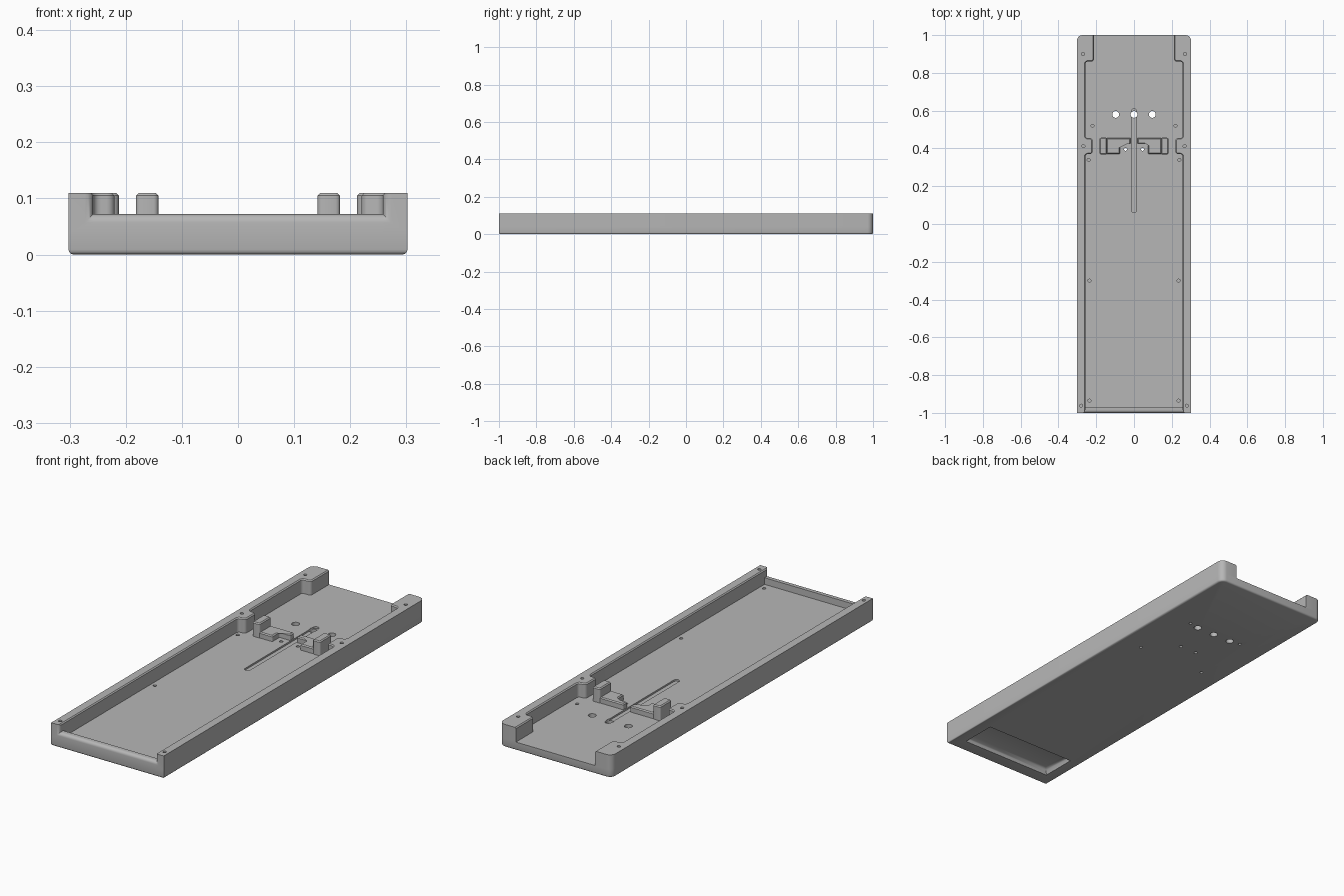
import bpy, bmesh, math
from mathutils import Matrix, Vector

if "Cube" in bpy.data.objects:
    bpy.data.objects.remove(bpy.data.objects["Cube"])

HALF_W, TOP, FLOOR, LIP = 0.302, 0.11, 0.04, 0.072

grey = bpy.data.materials.new("plain_grey")
grey.use_nodes = True
grey.diffuse_color = (0.47, 0.47, 0.47, 1)
grey.node_tree.nodes["Principled BSDF"].inputs["Base Color"].default_value = grey.diffuse_color


def finish(name, bm):
    bmesh.ops.recalc_face_normals(bm, faces=bm.faces)
    mesh = bpy.data.meshes.new(name)
    bm.to_mesh(mesh)
    bm.free()
    mesh.materials.append(grey)
    ob = bpy.data.objects.new(name, mesh)
    bpy.context.collection.objects.link(ob)
    return ob


def round_edges(bm, rule, radius, segments):
    """Bevel every edge whose two end points pass the rule."""
    edges = [e for e in bm.edges if rule(e.verts[0].co, e.verts[1].co)]
    bmesh.ops.bevel(bm, geom=edges, offset=radius, segments=segments,
                    profile=0.5, affect='EDGES')


def prism(points, z0, z1):
    bm = bmesh.new()
    face = bm.faces.new([bm.verts.new((x, y, z0)) for x, y in points])
    ext = bmesh.ops.extrude_face_region(bm, geom=[face])
    top = [v for v in ext["geom"] if isinstance(v, bmesh.types.BMVert)]
    bmesh.ops.translate(bm, verts=top, vec=(0, 0, z1 - z0))
    return bm


def box_points(x0, x1, y0, y1):
    return [(x0, y0), (x1, y0), (x1, y1), (x0, y1)]


def mirrored(points, side):
    return [(x * side, y) for x, y in points]


def upright(a, b):
    return abs(a.z - b.z) > 0.01


def loft(rings):
    bm = bmesh.new()
    loops = [[bm.verts.new(p) for p in ring] for ring in rings]
    for lo, hi in zip(loops, loops[1:]):
        for i in range(len(lo)):
            j = (i + 1) % len(lo)
            bm.faces.new((lo[i], lo[j], hi[j], hi[i]))
    bm.faces.new(loops[0])
    bm.faces.new(loops[-1])
    return bm


def drills(spots, radius, z0, z1):
    """Cylinders at mirrored positions."""
    bm = bmesh.new()
    for x, y in spots:
        for s in ((1, -1) if x else (1,)):
            bmesh.ops.create_cone(bm, cap_ends=True, segments=20, radius1=radius,
                                  radius2=radius, depth=z1 - z0,
                                  matrix=Matrix.Translation((x * s, y, (z0 + z1) / 2)))
    return bm


def cut(target, bm):
    """Subtract a temporary cutter from the target."""
    cutter = finish("cutter", bm)
    cutter.hide_render = True
    mod = target.modifiers.new("cut", 'BOOLEAN')
    mod.operation, mod.solver, mod.object = 'DIFFERENCE', 'EXACT', cutter
    bpy.context.view_layer.objects.active = target
    bpy.ops.object.modifier_apply(modifier=mod.name)
    bpy.data.objects.remove(cutter)


parts = []

# Floor slab with rounded back corners and softened underside
bm = prism(box_points(-HALF_W, HALF_W, -1, 1), 0, FLOOR)
round_edges(bm, lambda a, b: upright(a, b) and a.y > 0.9, 0.03, 5)
round_edges(bm, lambda a, b: a.z < 0.001 and b.z < 0.001, 0.009, 3)
floor = finish("floor", bm)
parts.append(floor)

# Through holes, blind screw holes from above and from below
cut(floor, drills([(0, 0.58), (0.097, 0.58)], 0.018, -0.1, 0.1))
cut(floor, drills([(0.045, 0.395)], 0.008, -0.1, 0.1))
cut(floor, drills([(0.22, 0.52), (0.24, 0.34), (0.236, -0.3), (0.236, -0.935)],
                  0.008, 0.015, 0.1))
cut(floor, drills([(0.15, 0.59), (0.185, 0.27)], 0.007, -0.1, 0.02))

# Shallow centre slot
bm = prism(box_points(-0.014, 0.014, 0.06, 0.61), FLOOR - 0.008, 0.1)
round_edges(bm, upright, 0.0135, 5)
cut(floor, bm)

# Sloped pocket under the front end
rings = []
for z, inset in ((-0.02, 0), (0, 0), (0.012, 0.004), (0.021, 0.012), (0.025, 0.024)):
    rings.append([(x, y, z) for x, y in box_points(-0.245 + inset, 0.245 - inset,
                                                   -0.93 + inset, -0.755 - inset)])
cut(floor, loft(rings))


# Rounded notch between the rails, over the front lip
def front_notch():
    r = 0.015
    steps = [(-1.05, LIP - r)]
    for i in range(7):
        a = math.pi / 2 * i / 6
        steps.append((-1 + r * (1 - math.cos(a)), LIP - r + r * math.sin(a)))
    rings = []
    for y, z in steps:
        w = 0.258 + LIP - z
        rings.append([(-w, y, z), (w, y, z), (w, y, 0.2), (-w, y, 0.2)])
    return loft(rings)


# Side rails with middle bosses and back corner blocks
rail = [(HALF_W, -1), (HALF_W, 1), (0.212, 1), (0.212, 0.86), (0.258, 0.86),
        (0.258, 0.455), (0.22, 0.455), (0.22, 0.37), (0.258, 0.37), (0.258, -1)]
for side, label in ((1, "left"), (-1, "right")):
    bm = prism(mirrored(rail, side), FLOOR, TOP)
    round_edges(bm, lambda a, b: upright(a, b) and abs(a.x) > 0.3 and a.y > 0.9, 0.03, 5)
    round_edges(bm, lambda a, b: upright(a, b) and abs(a.x) < 0.26 and abs(a.y) < 0.99,
                0.014, 4)
    round_edges(bm, lambda a, b: min(a.z, b.z) > TOP - 0.001
                and max(abs(a.x), abs(b.x)) < 0.26, 0.005, 1)
    ob = finish(label + "_rail", bm)
    cut(ob, front_notch())
    cut(ob, drills([(0.27, 0.9), (0.268, 0.412), (0.28, -0.962)], 0.008, 0.06, 0.2))
    parts.append(ob)

# Front lip
lip = finish("front_lip", prism(box_points(-0.258, 0.258, -1, -0.97), FLOOR, LIP))
cut(lip, front_notch())
parts.append(lip)

# Centre bracket: low angled rail and tall end post on each side
low = [(0.018, 0.455), (0.018, 0.425), (0.075, 0.425), (0.075, 0.37),
       (0.145, 0.37), (0.145, 0.455)]
post = box_points(0.142, 0.182, 0.368, 0.457)
for side, label in ((1, "left"), (-1, "right")):
    for name, pts, height, radius in (("bracket_rail", low, 0.068, 0.004),
                                      ("bracket_post", post, TOP, 0.008)):
        bm = prism(mirrored(pts, side), FLOOR, height)
        round_edges(bm, upright, radius, 3)
        round_edges(bm, lambda a, b: min(a.z, b.z) > height - 0.001, 0.005, 1)
        parts.append(finish(label + "_" + name, bm))

# Smooth curved areas, keep hard edges
bpy.ops.object.select_all(action='DESELECT')
for ob in parts:
    ob.select_set(True)
bpy.context.view_layer.objects.active = floor
bpy.ops.object.shade_smooth_by_angle(angle=math.radians(32))
